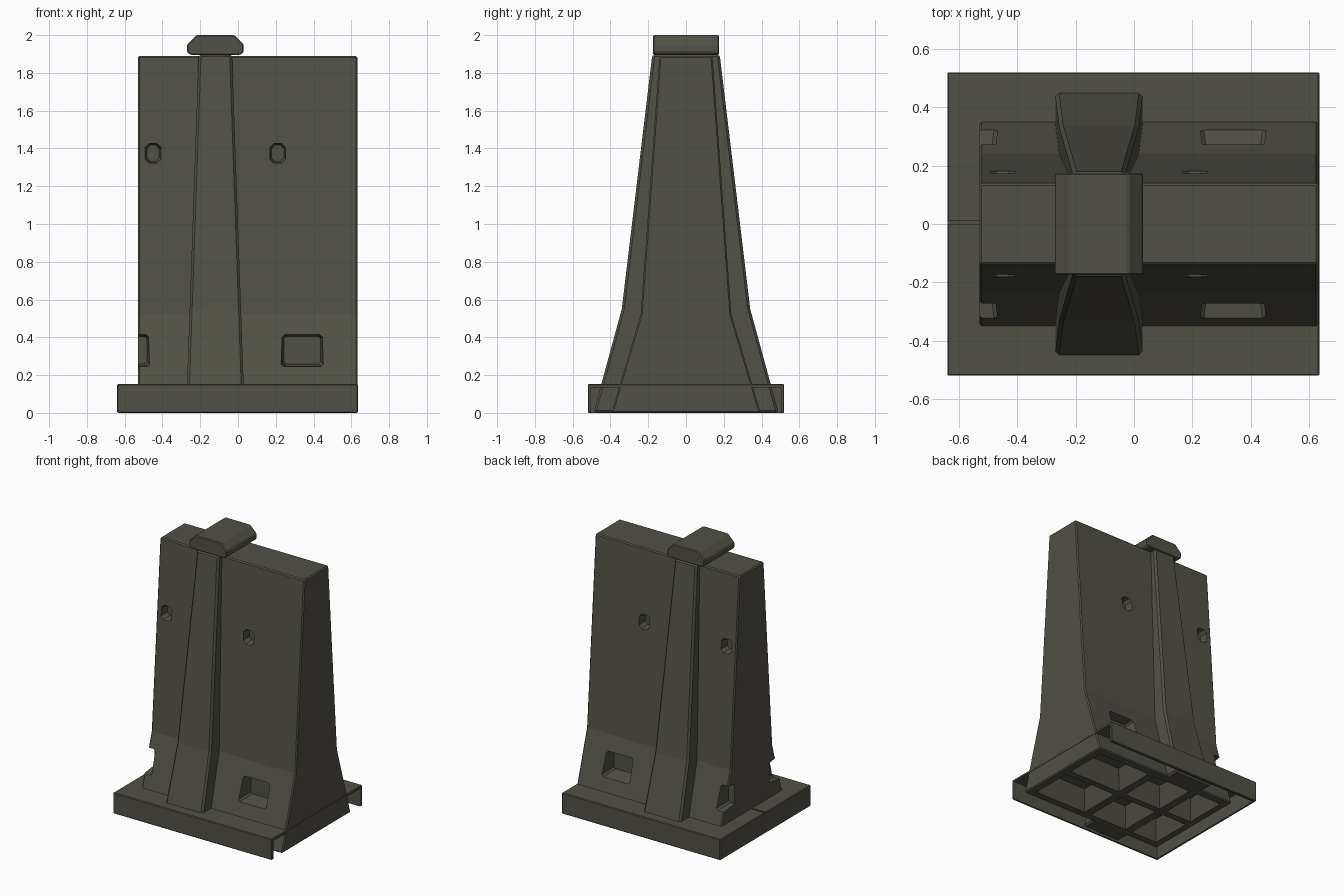
import bpy, bmesh

cube = bpy.data.objects.get("Cube")
if cube:
    bpy.data.objects.remove(cube, do_unlink=True)

COLOUR = (0.085, 0.082, 0.063, 1)
concrete = bpy.data.materials.new("olive_grey_concrete")
concrete.use_nodes = True
concrete.diffuse_color = COLOUR
shader = concrete.node_tree.nodes["Principled BSDF"]
shader.inputs["Base Color"].default_value = COLOUR
shader.inputs["Roughness"].default_value = 0.8


def loft(name, rings):
    """Closed solid from a stack of matching rings of points."""
    bm = bmesh.new()
    rows = [[bm.verts.new(p) for p in ring] for ring in rings]
    n = len(rows[0])
    for a, b in zip(rows, rows[1:]):
        for i in range(n):
            j = (i + 1) % n
            bm.faces.new((a[i], a[j], b[j], b[i]))
    bm.faces.new(rows[0])
    bm.faces.new(rows[-1])
    bmesh.ops.recalc_face_normals(bm, faces=bm.faces)
    mesh = bpy.data.meshes.new(name)
    bm.to_mesh(mesh)
    bm.free()
    mesh.materials.append(concrete)
    obj = bpy.data.objects.new(name, mesh)
    bpy.context.collection.objects.link(obj)
    return obj


def rect(x0, x1, y0, y1, z):
    return [(x0, y0, z), (x1, y0, z), (x1, y1, z), (x0, y1, z)]


def box(name, x0, x1, y0, y1, z0, z1):
    return loft(name, [rect(x0, x1, y0, y1, z0), rect(x0, x1, y0, y1, z1)])


def apply(obj, mod):
    bpy.context.view_layer.objects.active = obj
    bpy.ops.object.modifier_apply(modifier=mod.name)


def bevel(obj, width):
    mod = obj.modifiers.new("edge_bevel", "BEVEL")
    mod.width = width
    mod.segments = 1
    mod.limit_method = "ANGLE"
    mod.angle_limit = 0.6
    apply(obj, mod)


def boolean(obj, other, operation="DIFFERENCE"):
    mod = obj.modifiers.new("cut", "BOOLEAN")
    mod.operation = operation
    mod.solver = "EXACT"
    mod.object = other
    apply(obj, mod)
    bpy.data.objects.remove(other, do_unlink=True)


def recess(side, x0, x1, z0, z1, outer, inner, cut, taper):
    """Chamfered-corner tapered cutter pushed into one wall face."""
    rings = []
    for y, t in ((outer, 0), (inner, taper)):
        a, b, c, d = x0 + t, x1 - t, z0 + t, z1 - t
        outline = [(a + cut, c), (b - cut, c), (b, c + cut), (b, d - cut),
                   (b - cut, d), (a + cut, d), (a, d - cut), (a, c + cut)]
        rings.append([(x, side * y, z) for x, z in outline])
    return loft("recess_cutter", rings)


# Wall: flared section running along x
wall = loft("wall", [rect(-0.53, 0.632, -y, y, z)
                     for y, z in ((0.395, 0), (0.24, 0.52), (0.14, 1.89))])
bevel(wall, 0.008)

# Buttress: flared and tapering rib through both wall faces
def buttress_ring(y, z):
    half = 0.155 - 0.035 * z
    return rect(-0.12 - half, -0.12 + half, -y, y, z)


buttress = loft("buttress", [buttress_ring(y, z) for y, z in
                             ((0.49, 0), (0.34, 0.55), (0.178, 1.9))])
bevel(buttress, 0.013)
boolean(wall, buttress, "UNION")

# Recesses mirrored on both faces: bolt holes and lower lifting slots
for side in (-1, 1):
    for x in (-0.45, 0.21):
        boolean(wall, recess(side, x - 0.045, x + 0.045, 1.32, 1.43,
                             0.2, 0.12, 0.02, 0.012))
    for x in (-0.58, 0.34):
        boolean(wall, recess(side, x - 0.117, x + 0.117, 0.24, 0.425,
                             0.36, 0.2, 0.012, 0.02))

# Underside: grid of tapered pockets
for x0, x1 in ((-0.48, -0.26), (-0.21, 0.1), (0.15, 0.58)):
    for y0, y1 in ((-0.34, -0.02), (0.02, 0.34)):
        boolean(wall, loft("pocket_cutter", [
            rect(x0, x1, y0, y1, -0.01),
            rect(x0 + 0.06, x1 - 0.06, y0 + 0.07, y1 - 0.07, 0.14)]))

# Cap: chamfered block over the buttress
profile = [(-0.25, 1.895), (-0.27, 1.91), (-0.27, 1.95), (-0.22, 2.0),
           (-0.02, 2.0), (0.03, 1.95), (0.03, 1.91), (0.01, 1.895)]
cap = loft("cap", [[(x, y, z) for x, z in profile] for y in (-0.175, 0.175)])
bevel(cap, 0.006)

# Base skirt: thin shell open below and at the +x end
base = box("base_skirt", -0.64, 0.635, -0.52, 0.52, 0, 0.152)
bevel(base, 0.005)
boolean(base, box("skirt_cutter", -0.622, 0.8, -0.502, 0.502, -0.1, 0.134))
boolean(base, box("seam_cutter", -0.7, -0.5, -0.002, 0.01, 0.143, 0.2))

for obj in (wall, cap, base):
    for face in obj.data.polygons:
        face.use_smooth = False
